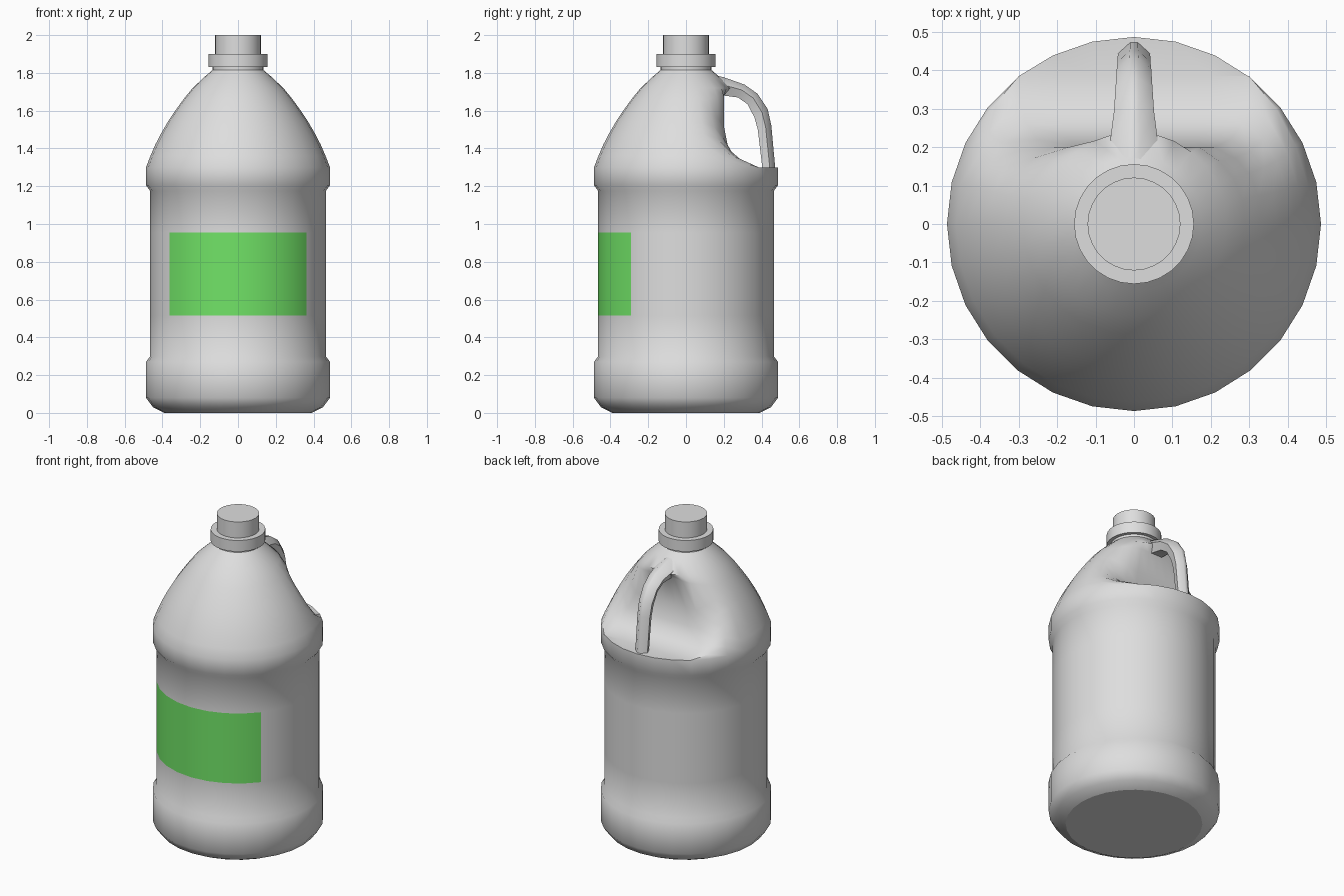
import bpy, bmesh, math
from mathutils import Vector

SIDES = 28
SHARP = math.radians(48)

if "Cube" in bpy.data.objects:
    bpy.data.objects.remove(bpy.data.objects["Cube"], do_unlink=True)


def material(name, rgb):
    m = bpy.data.materials.new(name)
    m.use_nodes = True
    m.diffuse_color = (*rgb, 1)
    m.node_tree.nodes["Principled BSDF"].inputs["Base Color"].default_value = (*rgb, 1)
    return m


plastic = material("grey plastic", (0.73, 0.73, 0.73))
label_green = material("label green", (0.165, 0.77, 0.135))


def finish(bm, name, mats):
    """Smooth shading with sharp creases and crisp end caps."""
    bmesh.ops.recalc_face_normals(bm, faces=bm.faces)
    for f in bm.faces:
        f.smooth = True
    for e in bm.edges:
        capped = any(len(f.verts) > 4 for f in e.link_faces)
        e.smooth = not capped and e.calc_face_angle(0) < SHARP
    mesh = bpy.data.meshes.new(name)
    bm.to_mesh(mesh)
    bm.free()
    for m in mats:
        mesh.materials.append(m)
    obj = bpy.data.objects.new(name, mesh)
    bpy.context.collection.objects.link(obj)
    return obj


def loft(bm, loops):
    """Skin closed loops of points in order and cap both ends."""
    rings = [[bm.verts.new(p) for p in loop] for loop in loops]
    n = len(rings[0])
    for a, b in zip(rings, rings[1:]):
        for i in range(n):
            j = (i + 1) % n
            bm.faces.new((a[i], a[j], b[j], b[i]))
    bm.faces.new(rings[0])
    bm.faces.new(rings[-1])


def ring(r, z):
    """Ring of points starting at the back (+y)."""
    step = math.tau / SIDES
    return [Vector((r * math.sin(i * step), r * math.cos(i * step), z)) for i in range(SIDES)]


def carve(loop, y, z, edge_x):
    """Press the back of a shoulder ring in to form the hand recess."""
    for s in (-1, 1):
        shift = Vector((s * edge_x, y, z)) - loop[3 * s]
        loop[4 * s] += shift * 0.6
        loop[5 * s] += shift * 0.2
    for i in range(-3, 4):
        loop[i] = Vector((edge_x * i / 3, y, z))
    return loop


# Bottle body: base, straight wall with label band, and lower shoulder
wall = [(0.39, 0), (0.45, 0.03), (0.487, 0.08), (0.487, 0.27), (0.465, 0.30),
        (0.465, 0.515), (0.465, 0.955), (0.465, 1.175), (0.487, 1.205), (0.487, 1.30)]
# Shoulder rings, each with the recess depth, height and half width behind it
shoulder = [(0.464, 1.36, 0.385, 1.30, 0.30), (0.438, 1.42, 0.32, 1.315, 0.298),
            (0.407, 1.48, 0.26, 1.35, 0.28), (0.372, 1.54, 0.22, 1.42, 0.25),
            (0.332, 1.60, 0.20, 1.52, 0.21), (0.289, 1.66, 0.20, 1.68, 0.17)]
neck = [(0.240, 1.72), (0.176, 1.78), (0.135, 1.815), (0.135, 1.84)]

bm = bmesh.new()
loops = [ring(r, z) for r, z in wall]
loops += [carve(ring(r, z), *recess) for r, z, *recess in shoulder]
loops += [ring(r, z) for r, z in neck]
loft(bm, loops)
# Label: the front wall panels between the two label rings
for f in bm.faces:
    c = f.calc_center_median()
    if 0.6 < c.z < 0.9 and c.y < -0.3:
        f.material_index = 1
finish(bm, "bottle_body", [plastic, label_green])

# Collar and cap
for name, r, low, high in (("neck_collar", 0.156, 1.83, 1.90), ("cap", 0.121, 1.90, 2.0)):
    bm = bmesh.new()
    loft(bm, [ring(r, low), ring(r, high)])
    finish(bm, name, [plastic])

# Handle: six-sided section; outer point, inner point, half width
path = [(0.10, 1.80, 0.12, 1.70, 0.085), (0.20, 1.777, 0.20, 1.68, 0.064),
        (0.31, 1.738, 0.275, 1.67, 0.052), (0.378, 1.69, 0.325, 1.635, 0.048),
        (0.432, 1.61, 0.362, 1.565, 0.045), (0.452, 1.52, 0.38, 1.50, 0.043),
        (0.473, 1.29, 0.405, 1.29, 0.042)]
section = [(0.25, 0), (1, 0.42), (0.6, 1), (-0.6, 1), (-1, 0.42), (-0.25, 0)]
bm = bmesh.new()
loops = []
for oy, oz, iy, iz, w in path:
    outer, inner = Vector((0, oy, oz)), Vector((0, iy, iz))
    loops.append([outer.lerp(inner, t) + Vector((s * w, 0, 0)) for s, t in section])
loft(bm, loops)
finish(bm, "handle", [plastic])
